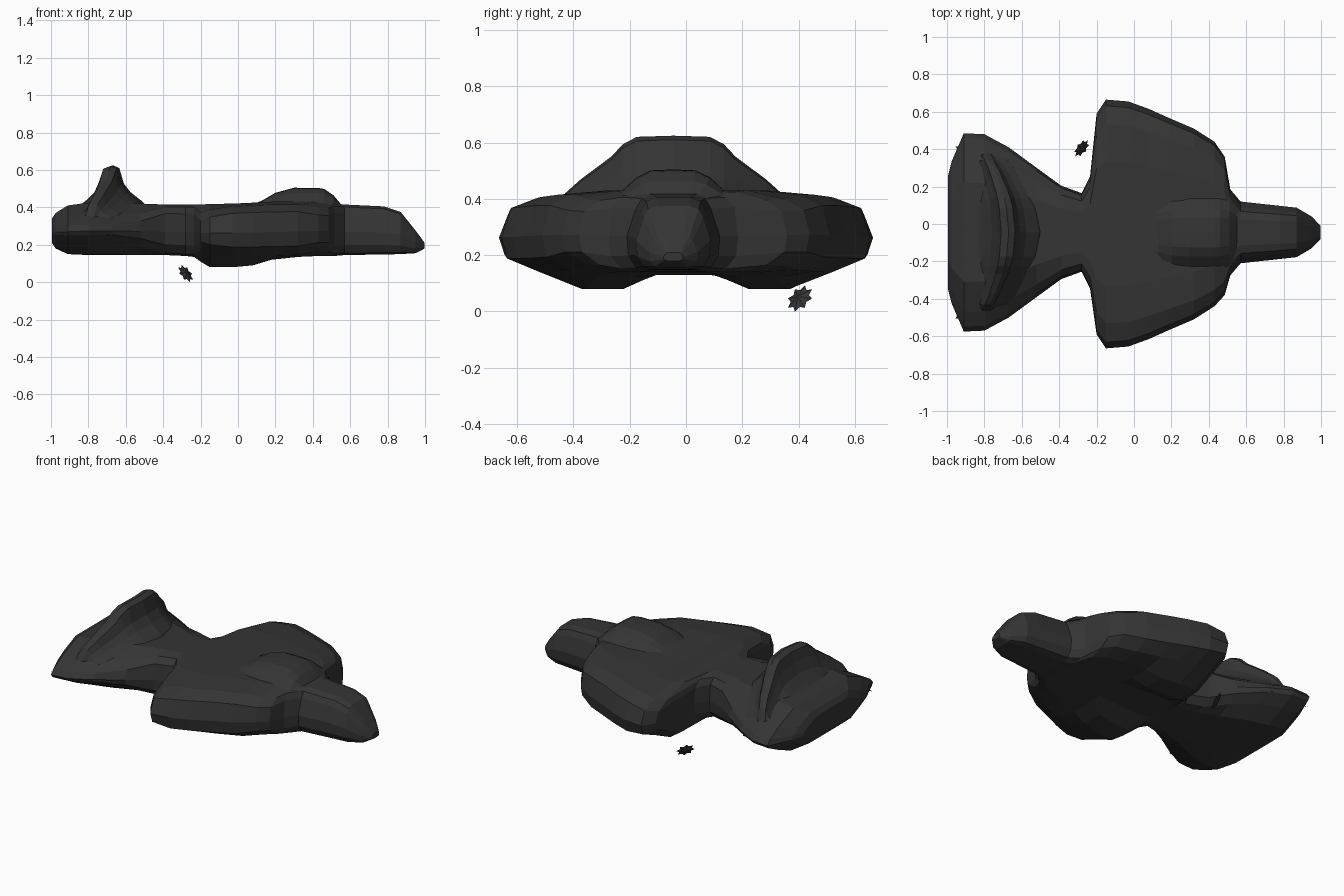
import bpy, bmesh, math
from mathutils import Vector


def finish(name, bm, up=False):
    bmesh.ops.recalc_face_normals(bm, faces=bm.faces)
    if up and sum(f.normal.z * f.calc_area() for f in bm.faces) < 0:
        bmesh.ops.reverse_faces(bm, faces=bm.faces)
    me = bpy.data.meshes.new(name)
    bm.to_mesh(me)
    bm.free()
    ob = bpy.data.objects.new(name, me)
    bpy.context.collection.objects.link(ob)
    mat = bpy.data.materials.get("dark_hull") or bpy.data.materials.new("dark_hull")
    mat.diffuse_color = (0.035, 0.035, 0.035, 1)
    me.materials.append(mat)
    return ob


def skin(bm, rings, closed):
    vs = [[bm.verts.new(p) for p in r] for r in rings]
    n = len(vs[0])
    for a, b in zip(vs, vs[1:]):
        for i in range(n if closed else n - 1):
            j = (i + 1) % n
            bm.faces.new((a[i], a[j], b[j], b[i]))
    if closed:
        bm.faces.new(vs[0])
        bm.faces.new(vs[-1])


def section(x, w, cy, zt, zb, zk):
    """Rounded hull cross-section; zk is the height of the twin belly bulges."""
    h = zt - zb
    mid = zb + 0.46 * h
    # edges get thinner on the tail and on the front and rear rims of the wings
    thin = (0.75 if x < -0.6 else 0.5 if x < -0.45 else 0.4 if -0.22 < x < -0.18
            else 0.2 if -0.18 < x < -0.1 or 0.4 < x < 0.5 else 0)
    top = 0.85 if x > 0.53 else 1  # the nose narrows towards its roof
    half = [(0.5 * top, zt), (0.8 * top, zt - 0.05 * h), (0.95 * top, zt - 0.18 * h), (1, mid),
            (0.97, zb + 0.2 * h), (0.8, zb + 0.04 * h), (0.56, zk), (0.34, zk), (0.17, zb)]
    half = [(y, mid + (z - mid) * (1 - thin * max(0, (y - 0.55) / 0.45))) for y, z in half]
    pts = [(0, zt)] + half + [(0, zb)] + [(-y, z) for y, z in reversed(half)]
    return [(x, cy + y * w, z) for y, z in pts]


# Hull: tail, waist, broad wings and nose in one loft
A = -0.045  # centre line of the fuselage
stations = [
    (-0.995, 0.30, A, 0.34, 0.21, 0.21),
    (-0.975, 0.38, A, 0.37, 0.18, 0.18),
    (-0.91, 0.53, A, 0.41, 0.15, 0.15),
    (-0.80, 0.525, A, 0.425, 0.145, 0.145),
    (-0.67, 0.455, A, 0.425, 0.145, 0.145),
    (-0.52, 0.345, A, 0.42, 0.145, 0.145),
    (-0.39, 0.25, A, 0.415, 0.145, 0.145),
    (-0.28, 0.21, A, 0.415, 0.14, 0.14),
    (-0.235, 0.30, A, 0.415, 0.14, 0.135),
    (-0.20, 0.59, 0, 0.415, 0.135, 0.11),
    (-0.15, 0.665, 0, 0.418, 0.13, 0.08),
    (-0.03, 0.655, 0, 0.42, 0.13, 0.08),
    (0.08, 0.615, 0, 0.425, 0.13, 0.09),
    (0.18, 0.57, 0, 0.43, 0.13, 0.12),
    (0.32, 0.51, 0, 0.43, 0.135, 0.135),
    (0.43, 0.44, 0, 0.43, 0.14, 0.14),
    (0.485, 0.37, -0.01, 0.425, 0.14, 0.14),
    (0.515, 0.23, A, 0.42, 0.14, 0.14),
    (0.57, 0.165, A, 0.415, 0.145, 0.145),
    (0.78, 0.142, A, 0.405, 0.148, 0.148),
    (0.87, 0.132, A, 0.375, 0.15, 0.15),
    (0.95, 0.085, A, 0.275, 0.155, 0.155),
    (0.998, 0.035, A, 0.21, 0.18, 0.18),
]
bm = bmesh.new()
skin(bm, [section(*s) for s in stations], True)
finish("hull", bm)

# Tail fin: bell profile swept back and drawn together towards its sunken ends
bell = [(-0.90, -0.25), (-0.81, 0.09), (-0.76, 0.33), (-0.73, 0.64), (-0.71, 0.93), (-0.67, 1),
        (-0.635, 0.93), (-0.61, 0.52), (-0.575, 0.3), (-0.51, 0.05), (-0.46, -0.25)]
spread = [(0.0, 1), (0.13, 0.98), (0.18, 0.85), (0.22, 0.64), (0.33, 0.24), (0.385, 0.0), (0.46, -0.7)]
both = [(-y, s) for y, s in reversed(spread[1:])] + spread


def fin_point(x, h, y, s):
    t = (y / 0.38) ** 2
    ridge = -0.67 - 0.1 * t
    # follow the falling shoulders of the tail on the flanks of the bell
    drop = 0.08 * min(t, 1) * (1 - max(h, 0))
    z = 0.42 - drop + 0.205 * (h * s if h > 0 and s > 0 else min(h, s) if s > 0 else s + min(h, 0))
    return (ridge + (x + 0.67) * (1 - 0.4 * min(t, 1)), A + y, max(z, 0.25))


bm = bmesh.new()
skin(bm, [[fin_point(x, h, y, s) for x, h in bell] for y, s in both], False)
finish("tail_fin", bm, True)

# Canopy: raised cabin over the front of the wings
lengthwise = [(0.09, -0.05, 0.7), (0.13, 0.15, 0.8), (0.20, 0.66, 0.95), (0.30, 1, 1),
              (0.43, 0.98, 1), (0.46, 0.92, 0.98), (0.51, 0.5, 0.9), (0.56, -0.25, 0.65)]
across = [(-0.2, -0.15), (-0.13, 0.65), (-0.08, 0.96), (0, 1), (0.08, 0.96), (0.13, 0.65), (0.2, -0.15)]
bm = bmesh.new()
skin(bm, [[(x, A + y * k, 0.425 + 0.08 * (h * s if h > 0 and s > 0 else min(h, s)))
           for y, s in across] for x, h, k in lengthwise], False)
finish("canopy", bm, True)

# Small spiked star floating beside the waist
bm = bmesh.new()
rim = []
for i in range(16):
    r = 0.055 if i % 2 == 0 else 0.038
    a = math.tau * i / 16
    rim.append(bm.verts.new((r * math.cos(a), r * math.sin(a), 0)))
for z in (-0.014, 0.014):
    tip = bm.verts.new((0, 0, z))
    for i in range(16):
        bm.faces.new((rim[i], rim[(i + 1) % 16], tip))
star = finish("spiked_star", bm)
star.rotation_mode = 'QUATERNION'
star.rotation_quaternion = Vector((1, -0.8, 0.8)).to_track_quat('Z', 'Y')
star.location = (-0.28, 0.405, 0.046)
